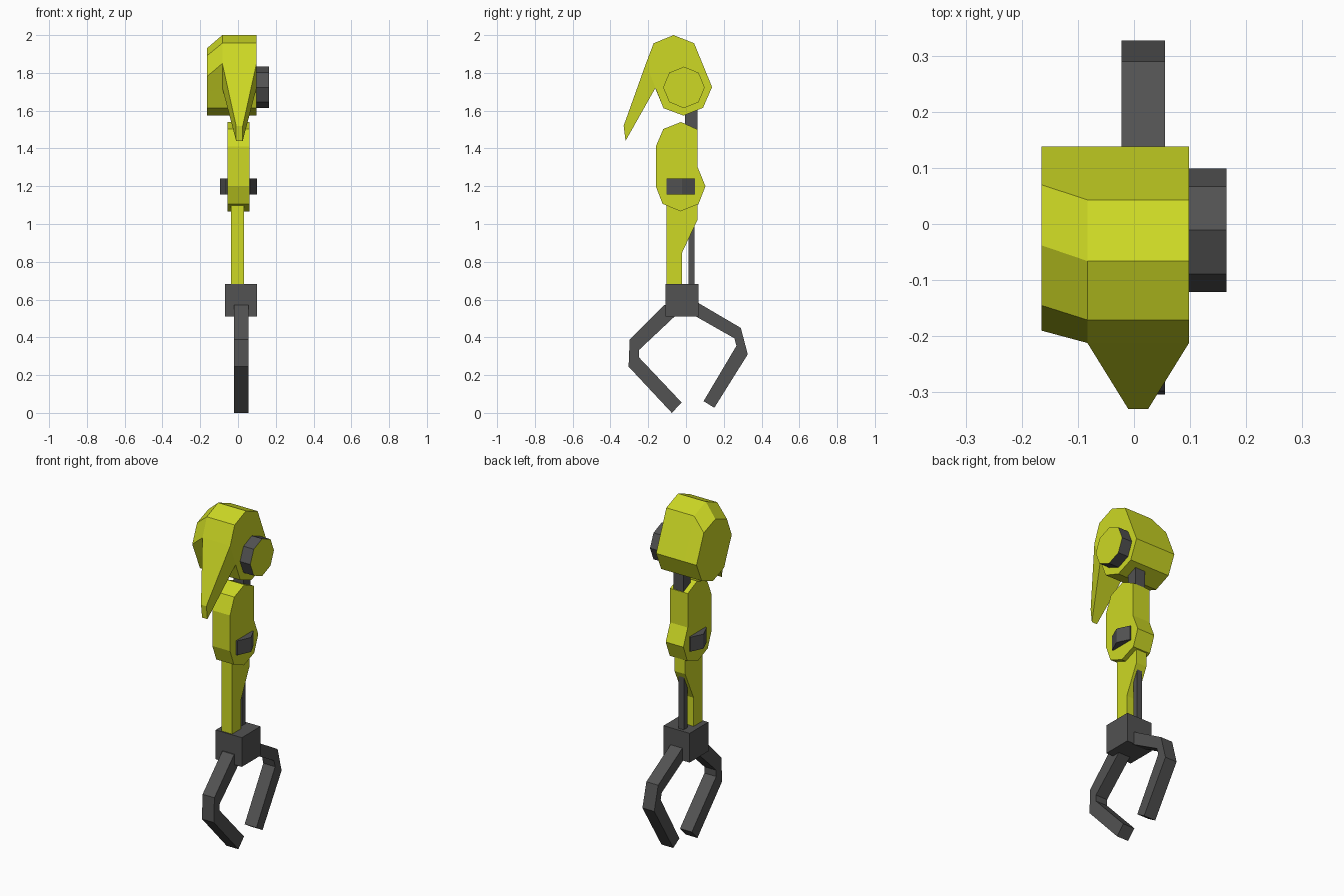
import bpy, bmesh, math


def material(name, rgb):
    m = bpy.data.materials.new(name)
    m.diffuse_color = (*rgb, 1)
    return m


YELLOW = material("acid yellow", (0.61, 0.69, 0.018))
GREY = material("dark grey", (0.084, 0.084, 0.084))


def finish(name, bm, *mats):
    bmesh.ops.recalc_face_normals(bm, faces=bm.faces)
    me = bpy.data.meshes.new(name)
    bm.to_mesh(me)
    bm.free()
    for m in mats:
        me.materials.append(m)
    ob = bpy.data.objects.new(name, me)
    bpy.context.collection.objects.link(ob)
    return ob


def loft(bm, rings):
    """Skin matching rings of points and cap both ends."""
    vs = [[bm.verts.new(p) for p in r] for r in rings]
    n = len(vs[0])
    for a, b in zip(vs, vs[1:]):
        for i in range(n):
            j = (i + 1) % n
            bm.faces.new((a[i], a[j], b[j], b[i]))
    bm.faces.new(vs[0])
    bm.faces.new(vs[-1])


def slab(name, profile, x0, x1, *mats):
    """Extrude a side profile of (y, z) points along x."""
    bm = bmesh.new()
    loft(bm, [[(x, y, z) for y, z in profile] for x in (x0, x1)])
    return finish(name, bm, *mats)


def box(name, x, y, z, mat):
    return slab(name, [(y[0], z[0]), (y[1], z[0]), (y[1], z[1]), (y[0], z[1])], *x, mat)


# Shoulder armour: faceted drum with one narrowed end
full = [(-0.066, 2.0), (0.043, 1.957), (0.138, 1.725), (0.09, 1.615), (-0.013, 1.574),
        (-0.119, 1.613), (-0.162, 1.72), (-0.212, 1.85), (-0.171, 1.957)]
small = [(-0.038, 1.93), (0.07, 1.89), (0.138, 1.725), (0.09, 1.615), (-0.013, 1.574),
         (-0.119, 1.613), (-0.155, 1.70), (-0.19, 1.78), (-0.145, 1.89)]
bm = bmesh.new()
loft(bm, [[(x, y, z) for y, z in p] for x, p in ((-0.165, small), (-0.083, full), (0.098, full))])
finish("shoulder_armour", bm, YELLOW)

# Tapered spike hanging from the front of the armour
bm = bmesh.new()
loft(bm, [
    [(-0.083, -0.212, 1.85), (0.098, -0.212, 1.85), (0.098, -0.162, 1.72), (-0.083, -0.162, 1.72)],
    [(-0.01, -0.33, 1.52), (0.025, -0.33, 1.52), (0.025, -0.32, 1.44), (-0.01, -0.32, 1.44)]])
finish("shoulder_spike", bm, YELLOW)

# Octagonal joint disc with a yellow outer face
octagon = [(-0.011 + 0.11 * math.cos(i * math.pi / 4), 1.723 + 0.11 * math.sin(i * math.pi / 4))
           for i in range(8)]
disc = slab("shoulder_disc", octagon, 0.098, 0.165, GREY, YELLOW)
for f in disc.data.polygons:
    f.material_index = int(f.normal.x > 0.9)

# Neck bar between shoulder and upper arm
box("shoulder_bar", (-0.025, 0.04), (-0.004, 0.06), (1.42, 1.68), GREY)

# Upper arm
slab("upper_arm", [(-0.026, 1.54), (0.062, 1.5), (0.062, 1.3), (0.103, 1.2), (0.066, 1.105),
                   (-0.03, 1.067), (-0.124, 1.107), (-0.16, 1.2), (-0.16, 1.41), (-0.12, 1.503)],
     -0.055, 0.06, YELLOW)

# Wedge-shaped elbow studs on both sides
for side, s in (("left", -1), ("right", 1)):
    plan = [(0.04, -0.102), (0.065, -0.102), (0.098, -0.028), (0.098, -0.02), (0.065, 0.048), (0.04, 0.048)]
    bm = bmesh.new()
    loft(bm, [[(0.002 + s * x, y, z) for x, y in plan] for z in (1.155, 1.24)])
    finish(side + "_elbow_stud", bm, GREY)

# Forearm and the rod behind it
slab("forearm", [(-0.102, 0.66), (-0.02, 0.66), (-0.02, 0.85), (0.06, 1.02), (0.06, 1.13), (-0.102, 1.13)],
     -0.036, 0.033, YELLOW)
box("forearm_rod", (-0.018, 0.016), (0.014, 0.046), (0.66, 1.04), GREY)

# Wrist block
box("wrist_block", (-0.069, 0.101), (-0.109, 0.065), (0.51, 0.682), GREY)

# Bent claws
slab("front_claw", [(-0.115, 0.572), (-0.298, 0.388), (-0.304, 0.245), (-0.075, 0.0), (-0.023, 0.055),
                    (-0.25, 0.295), (-0.25, 0.332), (-0.05, 0.52), (-0.05, 0.572)],
     -0.022, 0.055, GREY)
slab("back_claw", [(0.06, 0.585), (0.29, 0.45), (0.327, 0.31), (0.15, 0.027), (0.093, 0.062),
                   (0.267, 0.355), (0.256, 0.395), (0.05, 0.512), (0.03, 0.55)],
     -0.022, 0.055, GREY)
